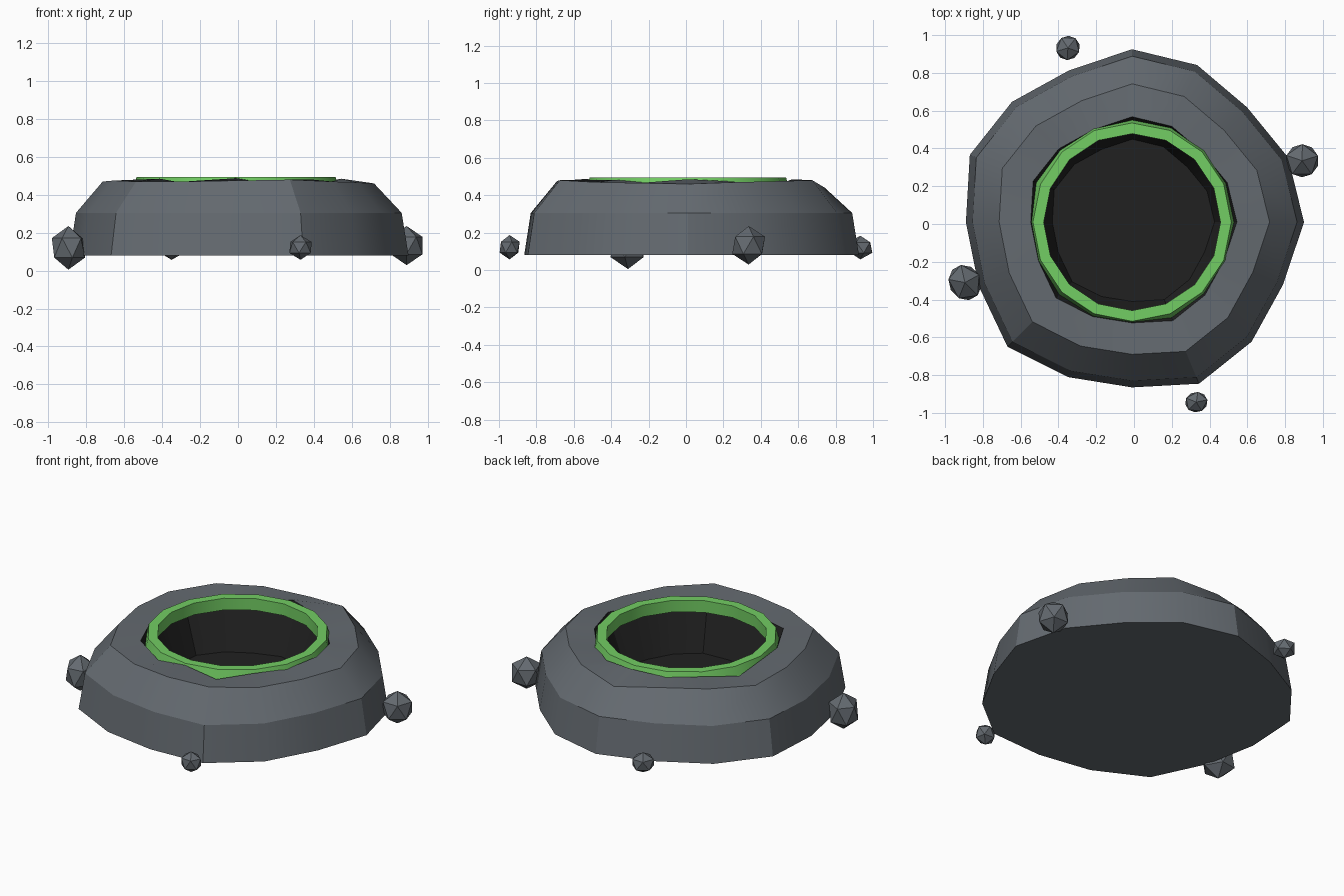
import bpy
import bmesh
import math
from mathutils import Vector

cube = bpy.data.objects.get("Cube")
if cube:
    bpy.data.objects.remove(cube, do_unlink=True)


def material(name, rgb):
    m = bpy.data.materials.new(name)
    m.use_nodes = True
    m.diffuse_color = (*rgb, 1)
    bsdf = m.node_tree.nodes["Principled BSDF"]
    bsdf.inputs["Base Color"].default_value = (*rgb, 1)
    bsdf.inputs["Roughness"].default_value = 0.9
    return m


ROCK = material("grey rock", (0.127, 0.144, 0.162))
DARK = material("black pit", (0.015, 0.015, 0.015))
GREEN = material("green glow", (0.17, 0.61, 0.125))

SIDES = 16
CENTRE = Vector((-0.01, 0.01, 0))
# Uneven outer radius, anticlockwise from +x
RADII = [0.91, 0.894, 0.86, 0.90, 0.915, 0.87, 0.90, 0.93,
         0.88, 0.88, 0.933, 0.888, 0.875, 0.926, 0.895, 0.865]
RIDGE_Z = [0.46, 0.47, 0.475, 0.48, 0.44, 0.47, 0.475, 0.46,
           0.47, 0.475, 0.47, 0.47, 0.475, 0.48, 0.47, 0.465]
RIM_Z = [0.485, 0.475, 0.45, 0.465, 0.485, 0.46, 0.475, 0.45,
         0.48, 0.46, 0.485, 0.45, 0.488, 0.45, 0.482, 0.465]


def add_ring(bm, radii, heights):
    verts = []
    for i, (r, z) in enumerate(zip(radii, heights)):
        a = math.tau * i / SIDES
        verts.append(bm.verts.new(CENTRE + Vector((r * math.cos(a), r * math.sin(a), z))))
    return verts


def bridge(bm, a, b, mat=0):
    for i in range(SIDES):
        j = (i + 1) % SIDES
        bm.faces.new((a[i], a[j], b[j], b[i])).material_index = mat


def finish(bm, name, mats, smooth=True):
    bmesh.ops.recalc_face_normals(bm, faces=bm.faces)
    mesh = bpy.data.meshes.new(name)
    bm.to_mesh(mesh)
    bm.free()
    for m in mats:
        mesh.materials.append(m)
    obj = bpy.data.objects.new(name, mesh)
    bpy.context.collection.objects.link(obj)
    if smooth:
        bpy.ops.object.select_all(action="DESELECT")
        obj.select_set(True)
        bpy.context.view_layer.objects.active = obj
        bpy.ops.object.shade_smooth_by_angle(angle=math.radians(28))
    return obj


# Crater body: base, shoulder, ridge, inner rim and pit floor
bm = bmesh.new()
profile = [(1.0, [0.08] * SIDES), (0.96, [0.305] * SIDES), (0.80, RIDGE_Z),
           (0.61, RIM_Z), (0.48, [0.17] * SIDES)]
rings = [add_ring(bm, [r * s for r in RADII], z) for s, z in profile]
for k in range(len(rings) - 1):
    bridge(bm, rings[k], rings[k + 1], 1 if k == 3 else 0)
bm.faces.new(rings[0])
bm.faces.new(rings[-1]).material_index = 1
finish(bm, "crater_body", [ROCK, DARK])

# Glowing ring inside the rim
bm = bmesh.new()
section = [(0.468, 0.495), (0.525, 0.495), (0.55, 0.40), (0.468, 0.42)]
rings = [add_ring(bm, [r] * SIDES, [z] * SIDES) for r, z in section]
for k in range(len(rings)):
    bridge(bm, rings[k], rings[(k + 1) % len(rings)])
finish(bm, "glow_ring", [GREEN])

# Loose rocks around the base: position, size, turn
rocks = {
    "left_rock": ((0.89, 0.335, 0.132), (0.098, 0.098, 0.103), 0.3),
    "right_rock": ((-0.895, -0.31, 0.12), (0.095, 0.108, 0.115), 0.5),
    "back_rock": ((-0.35, 0.932, 0.12), (0.073, 0.07, 0.063), 0.9),
    "front_rock": ((0.33, -0.943, 0.122), (0.067, 0.06, 0.065), 0.2),
}
for name, (place, size, turn) in rocks.items():
    bm = bmesh.new()
    bmesh.ops.create_icosphere(bm, subdivisions=1, radius=1)
    rock = finish(bm, name, [ROCK], smooth=False)
    rock.location = place
    rock.scale = size
    rock.rotation_euler.z = turn
